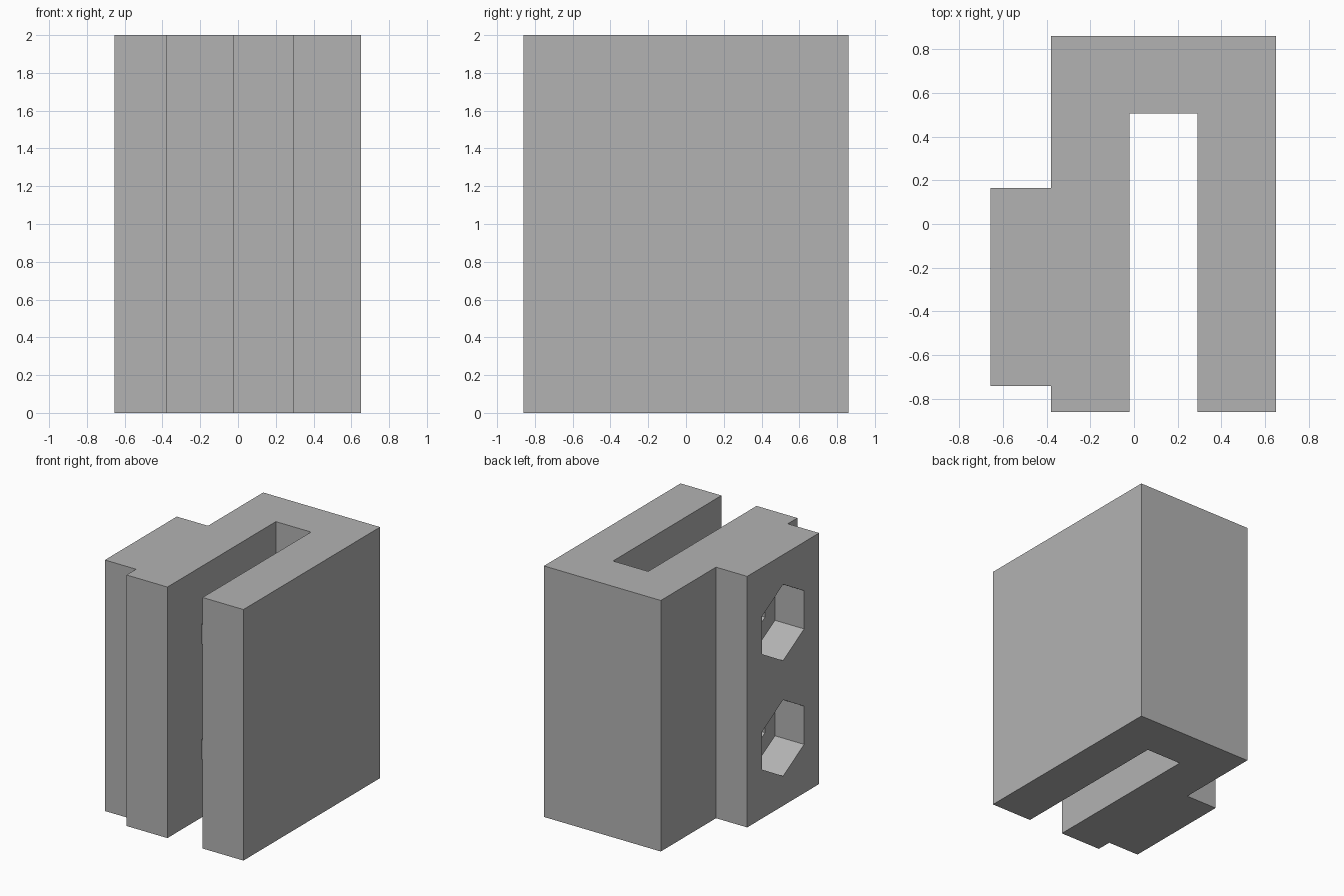
import bpy
import bmesh
from math import sin, cos, pi
from mathutils import Vector

cube = bpy.data.objects.get("Cube")
if cube:
    bpy.data.objects.remove(cube, do_unlink=True)

# Single plain grey
GREY = (0.45, 0.45, 0.45, 1)
grey = bpy.data.materials.new("plain grey")
grey.use_nodes = True
grey.diffuse_color = GREY
grey.node_tree.nodes["Principled BSDF"].inputs["Base Color"].default_value = GREY


def prism(name, outline, sweep):
    """Extrude a flat 3D outline along a sweep vector."""
    bm = bmesh.new()
    face = bm.faces.new([bm.verts.new(p) for p in outline])
    swept = bmesh.ops.extrude_face_region(bm, geom=[face], use_keep_orig=True)
    moved = [g for g in swept["geom"] if isinstance(g, bmesh.types.BMVert)]
    bmesh.ops.translate(bm, verts=moved, vec=Vector(sweep))
    bmesh.ops.recalc_face_normals(bm, faces=bm.faces)
    mesh = bpy.data.meshes.new(name)
    bm.to_mesh(mesh)
    bm.free()
    mesh.materials.append(grey)
    obj = bpy.data.objects.new(name, mesh)
    bpy.context.collection.objects.link(obj)
    return obj


def hex_cutter(name, z, radius, x_start, x_end):
    """Six-sided cutter lying along x, with a corner pointing up."""
    outline = [(x_start, PLATE_Y + radius * sin(i * pi / 3), z + radius * cos(i * pi / 3))
               for i in range(6)]
    return prism(name, outline, (x_end - x_start, 0, 0))


# Slotted clip with a mounting pad on its right side
PAD_BACK, PAD_FRONT = 0.165, -0.74
PLATE_Y = (PAD_BACK + PAD_FRONT) / 2
profile = [(-0.38, 0.86), (-0.38, PAD_BACK), (-0.655, PAD_BACK), (-0.655, PAD_FRONT),
           (-0.38, PAD_FRONT), (-0.38, -0.86), (-0.02, -0.86), (-0.02, 0.505),
           (0.29, 0.505), (0.29, -0.86), (0.65, -0.86), (0.65, 0.86)]
clip = prism("slotted_clip", [(x, y, 0) for x, y in profile], (0, 0, 2))

# Two nut pockets, each with a bolt hole opening into the slot
for label, z in (("lower", 0.54), ("upper", 1.46)):
    cutters = [hex_cutter(label + "_nut_pocket_cutter", z, 0.304, -0.8, -0.398),
               hex_cutter(label + "_bolt_hole_cutter", z, 0.16, -0.5, 0.1)]
    for cutter in cutters:
        cutter.hide_render = True
        cut = clip.modifiers.new(cutter.name, "BOOLEAN")
        cut.operation = "DIFFERENCE"
        cut.solver = "EXACT"
        cut.object = cutter
        bpy.context.view_layer.objects.active = clip
        bpy.ops.object.modifier_apply(modifier=cut.name)
        bpy.data.objects.remove(cutter, do_unlink=True)
